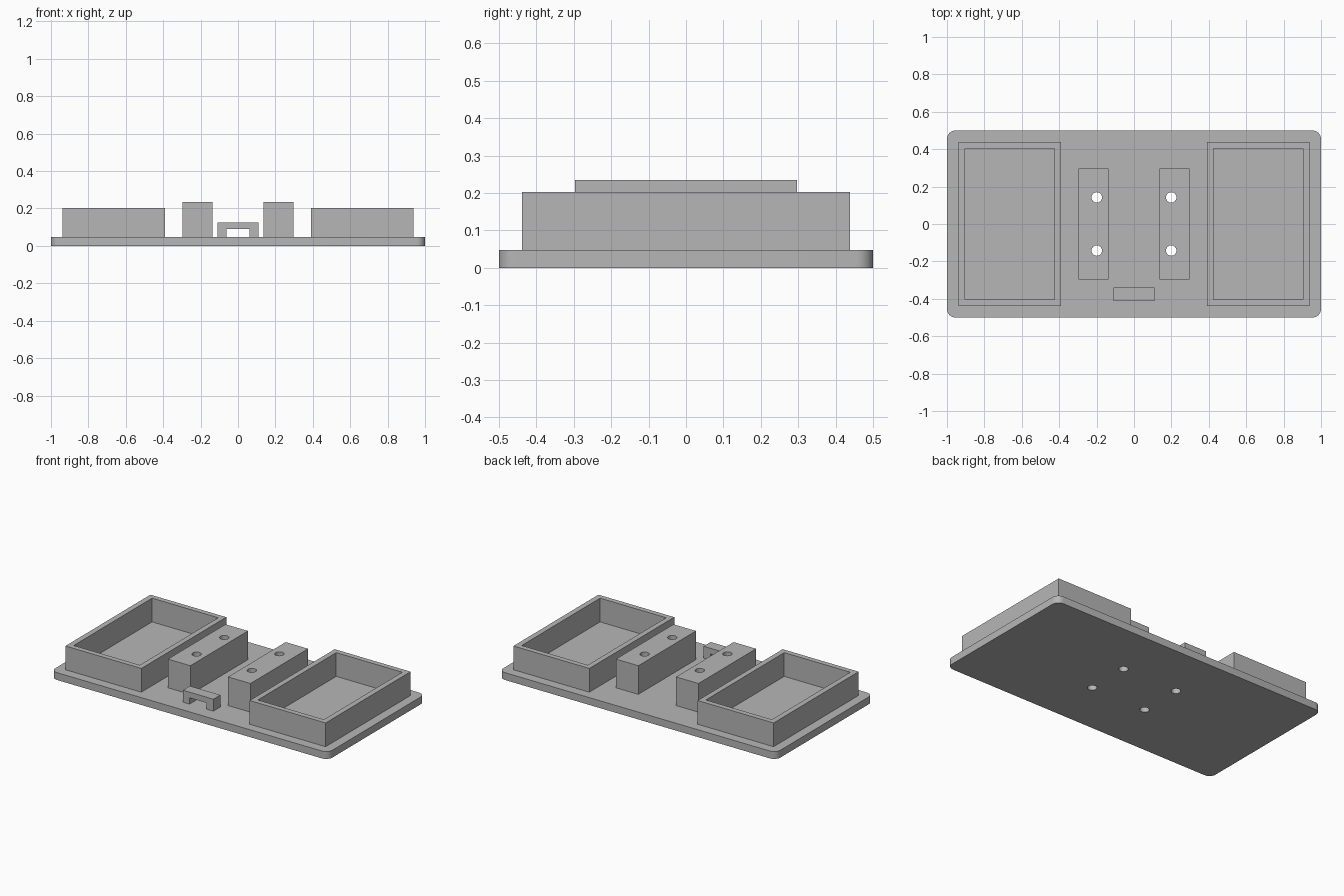
import bpy
import bmesh
import math

if "Cube" in bpy.data.objects:
    bpy.data.objects.remove(bpy.data.objects["Cube"], do_unlink=True)

GREY = (0.47, 0.47, 0.47, 1.0)
grey = bpy.data.materials.new("plain grey")
grey.use_nodes = True
grey.diffuse_color = GREY
grey.node_tree.nodes["Principled BSDF"].inputs["Base Color"].default_value = GREY

PLATE_TOP = 0.048
HOLE_X, HOLE_Y = 0.199, 0.142


def add_object(name, bm):
    mesh = bpy.data.meshes.new(name)
    bm.to_mesh(mesh)
    bm.free()
    mesh.materials.append(grey)
    obj = bpy.data.objects.new(name, mesh)
    bpy.context.collection.objects.link(obj)
    return obj


def box(name, x, y, z, corner=0):
    """Box from (min, max) ranges, with optional rounded upright corners."""
    bm = bmesh.new()
    bmesh.ops.create_cube(bm, size=1)
    for v in bm.verts:
        v.co = [(lo + hi) / 2 + c * (hi - lo) for c, (lo, hi) in zip(v.co, (x, y, z))]
    if corner:
        upright = [e for e in bm.edges if abs(e.verts[0].co.z - e.verts[1].co.z) > 0.01]
        bmesh.ops.bevel(bm, geom=upright, offset=corner, segments=8,
                        profile=0.5, affect="EDGES")
    return add_object(name, bm)


def rod(x, y):
    """Upright round cutter for a screw hole."""
    bm = bmesh.new()
    bmesh.ops.create_cone(bm, cap_ends=True, segments=32, radius1=0.028,
                          radius2=0.028, depth=1)
    bmesh.ops.translate(bm, verts=bm.verts, vec=(x, y, 0))
    return add_object("hole_cutter", bm)


def activate(obj):
    bpy.ops.object.select_all(action="DESELECT")
    obj.select_set(True)
    bpy.context.view_layer.objects.active = obj


def cut(obj, *cutters):
    activate(obj)
    for cutter in cutters:
        mod = obj.modifiers.new("cut", "BOOLEAN")
        mod.operation = "DIFFERENCE"
        mod.solver = "EXACT"
        mod.object = cutter
        bpy.ops.object.modifier_apply(modifier=mod.name)
        bpy.data.objects.remove(cutter, do_unlink=True)


def smooth(obj):
    activate(obj)
    bpy.ops.object.shade_smooth_by_angle(angle=math.radians(30))


def span(side, near, far):
    return sorted((side * near, side * far))


# Base plate with rounded corners and four screw holes
plate = box("base_plate", (-1, 1), (-0.5, 0.5), (0, PLATE_TOP), corner=0.045)
cut(plate, *[rod(sx * HOLE_X, sy * HOLE_Y) for sx in (-1, 1) for sy in (-1, 1)])
smooth(plate)

for side, label in ((1, "left"), (-1, "right")):
    # Open tray
    tray = box(label + "_tray", span(side, 0.391, 0.939), (-0.438, 0.438),
               (PLATE_TOP, 0.203))
    cut(tray, box("tray_cutter", span(side, 0.426, 0.903), (-0.404, 0.404), (-1, 1)))

    # Drilled mounting block
    block = box(label + "_mounting_block", span(side, 0.136, 0.298), (-0.297, 0.297),
                (PLATE_TOP, 0.235))
    cut(block, *[rod(side * HOLE_X, sy * HOLE_Y) for sy in (-1, 1)])
    smooth(block)

# Small bridge at the front edge
bridge = box("cable_bridge", (-0.11, 0.11), (-0.411, -0.339), (PLATE_TOP, 0.126))
cut(bridge, box("bridge_cutter", (-0.062, 0.062), (-1, 1), (-1, 0.089)))
